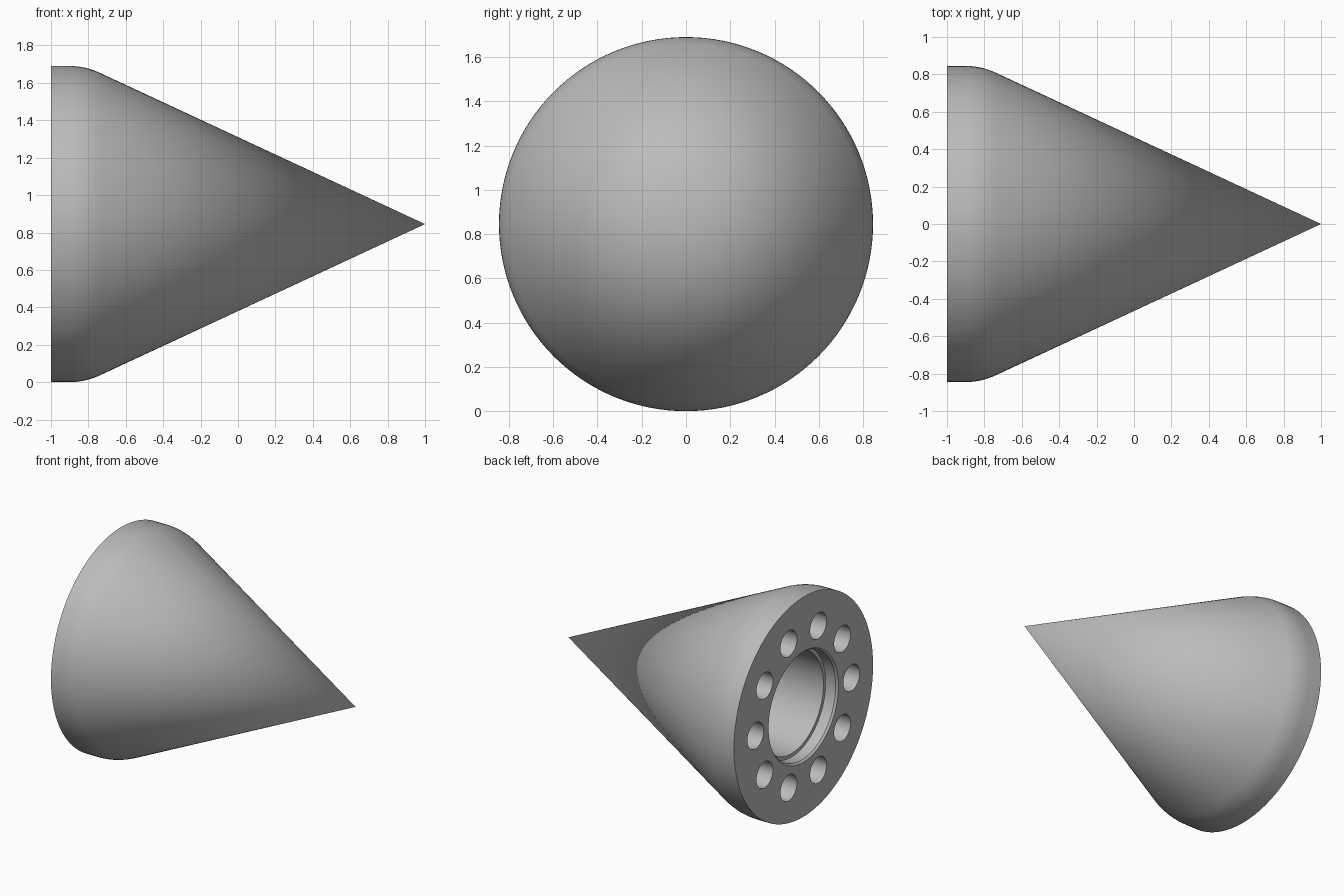
import bpy
import bmesh
import math
from mathutils import Matrix, Vector

if "Cube" in bpy.data.objects:
    bpy.data.objects.remove(bpy.data.objects["Cube"], do_unlink=True)

RADIUS = 0.845
BASE_X = -1.0

grey = bpy.data.materials.new("plain grey")
grey.use_nodes = True
grey.diffuse_color = (0.5, 0.5, 0.5, 1)
grey.node_tree.nodes["Principled BSDF"].inputs["Base Color"].default_value = (0.5, 0.5, 0.5, 1)


def finish(bm, name):
    """Turn a bmesh into an object lying along x at axle height."""
    bmesh.ops.recalc_face_normals(bm, faces=bm.faces)
    mesh = bpy.data.meshes.new(name)
    bm.to_mesh(mesh)
    bm.free()
    mesh.materials.append(grey)
    obj = bpy.data.objects.new(name, mesh)
    obj.location.z = RADIUS
    bpy.context.collection.objects.link(obj)
    return obj


def lathe(name, profile, steps=128):
    """Spin (x, radius) points around the x axis."""
    bm = bmesh.new()
    verts = [bm.verts.new((x, 0, r)) for x, r in profile]
    edges = [bm.edges.new(pair) for pair in zip(verts, verts[1:])]
    bmesh.ops.spin(bm, geom=verts + edges, cent=(0, 0, 0), axis=(1, 0, 0),
                   angle=math.tau, steps=steps, use_duplicate=False)
    bmesh.ops.remove_doubles(bm, verts=bm.verts, dist=0.0001)
    return finish(bm, name)


# Rounded shoulder between the short cylinder and the cone
start, corner, end = Vector((-0.9, RADIUS)), Vector((-0.817, RADIUS)), Vector((-0.737, 0.808))
shoulder = []
for i in range(9):
    t = i / 8
    shoulder.append(tuple(start * (1 - t) ** 2 + corner * 2 * t * (1 - t) + end * t * t))

# Solid of revolution: blind bore with a ledge and chamfer, flat base, shoulder, tip
bore = [(-0.35, 0), (-0.35, 0.385), (-0.9, 0.385), (-0.9, 0.412),
        (-0.985, 0.412), (BASE_X, 0.425)]
cone = lathe("nose_cone", bore + [(BASE_X, RADIUS)] + shoulder + [(1, 0)])

# Ring of ten blind bolt holes in the base
HOLES, RING, HOLE_RADIUS, DEPTH = 10, 0.583, 0.1, 0.35
bm = bmesh.new()
for i in range(HOLES):
    a = math.tau * i / HOLES
    place = Matrix.Translation((BASE_X, RING * math.cos(a), RING * math.sin(a)))
    bmesh.ops.create_cone(bm, cap_ends=True, segments=40, radius1=HOLE_RADIUS,
                          radius2=HOLE_RADIUS, depth=DEPTH * 2,
                          matrix=place @ Matrix.Rotation(math.pi / 2, 4, "Y"))
cutter = finish(bm, "bolt_hole_cutter")
cutter.hide_render = True

bpy.ops.object.select_all(action="DESELECT")
cone.select_set(True)
bpy.context.view_layer.objects.active = cone
cut = cone.modifiers.new("bolt holes", "BOOLEAN")
cut.operation = "DIFFERENCE"
cut.solver = "EXACT"
cut.object = cutter
bpy.ops.object.modifier_apply(modifier=cut.name)
bpy.data.objects.remove(cutter, do_unlink=True)
bpy.ops.object.shade_smooth_by_angle(angle=math.radians(30))
